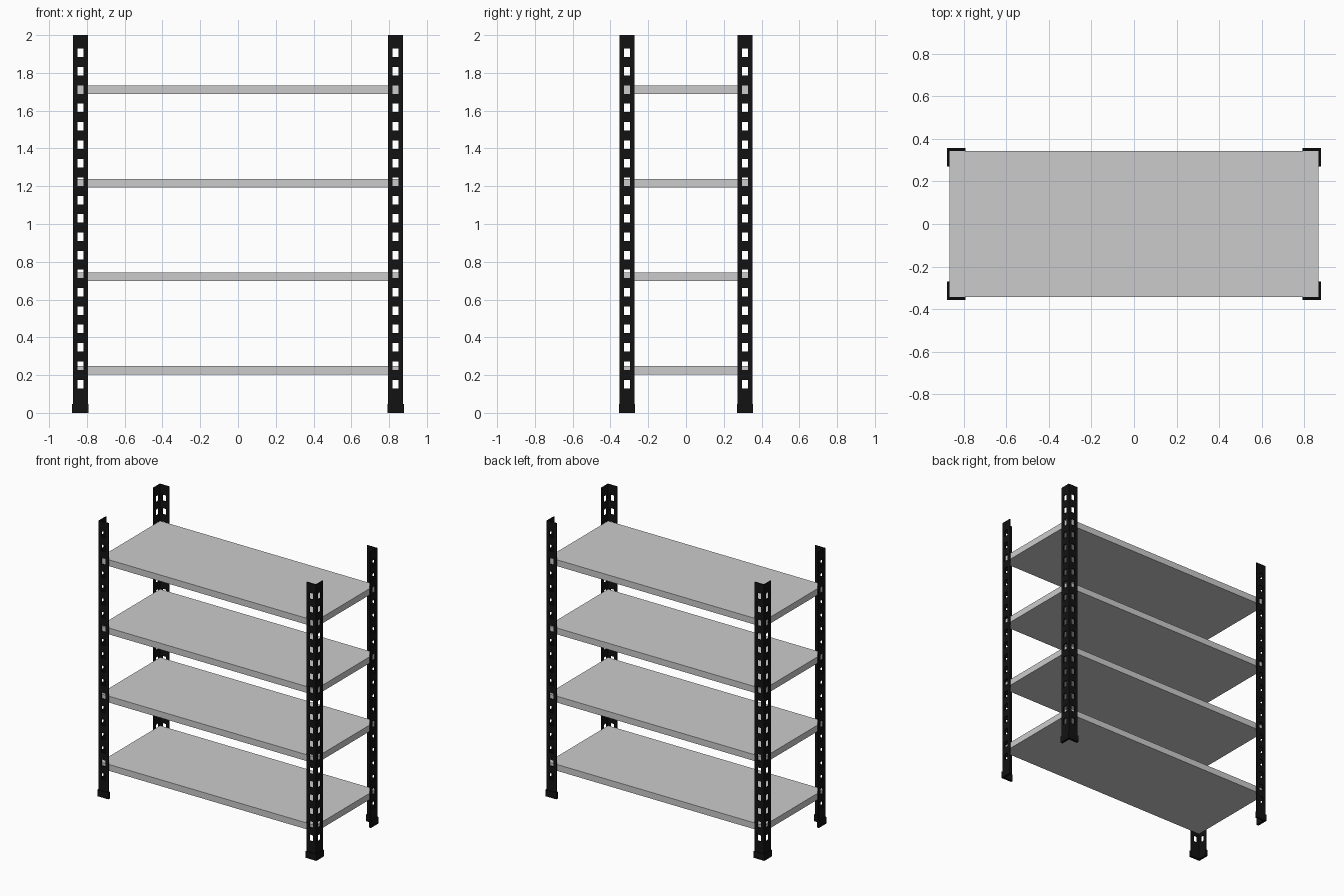
import bpy, bmesh

if "Cube" in bpy.data.objects:
    bpy.data.objects.remove(bpy.data.objects["Cube"])

black = bpy.data.materials.new("black_metal")
black.diffuse_color = (0.006, 0.006, 0.006, 1)
black.use_nodes = True
black.node_tree.nodes["Principled BSDF"].inputs["Base Color"].default_value = black.diffuse_color


def angle_section(name, cx, cy, us, zs, thick, is_hole):
    """L-shaped sheet at the front left corner, thickened inward and mirrored to all corners."""
    path = [(cx, cy + u) for u in reversed(us)] + [(cx + u, cy) for u in us[1:]]
    bm = bmesh.new()
    rows = [[bm.verts.new((x, y, z)) for x, y in path] for z in zs]
    for j in range(len(zs) - 1):
        for i in range(len(path) - 1):
            if not is_hole(i, j):
                bm.faces.new((rows[j][i], rows[j][i + 1], rows[j + 1][i + 1], rows[j + 1][i]))
    me = bpy.data.meshes.new(name)
    bm.to_mesh(me)
    bm.free()
    me.materials.append(black)
    ob = bpy.data.objects.new(name, me)
    bpy.context.collection.objects.link(ob)
    sol = ob.modifiers.new("thickness", 'SOLIDIFY')
    sol.thickness = thick
    sol.offset = -1
    sol.use_even_offset = True
    mir = ob.modifiers.new("corners", 'MIRROR')
    mir.use_axis = (True, True, False)
    mir.use_mirror_merge = False
    return ob


# Perforated corner posts: 19 rectangular holes up each flange
zs = [0.0]
for k in range(19):
    c = 0.152 + 0.0975 * k
    zs += [c - 0.0225, c + 0.0225]
zs.append(2.0)
angle_section("corner_posts", -0.873, -0.351, [0, 0.024, 0.054, 0.078], zs, 0.007,
              lambda i, j: i in (1, 4) and j % 2 == 1)

# Plastic feet wrapping the post ends
angle_section("post_feet", -0.878, -0.356, [0, 0.086], [0, 0.048], 0.017,
              lambda i, j: False)

# Four shelves fitted inside the posts
for k in range(4):
    bpy.ops.mesh.primitive_cube_add(size=1, location=(0, 0, 0.225 + 0.495 * k))
    shelf = bpy.context.object
    shelf.name = f"shelf_{k + 1}"
    shelf.scale = (1.732, 0.688, 0.046)
